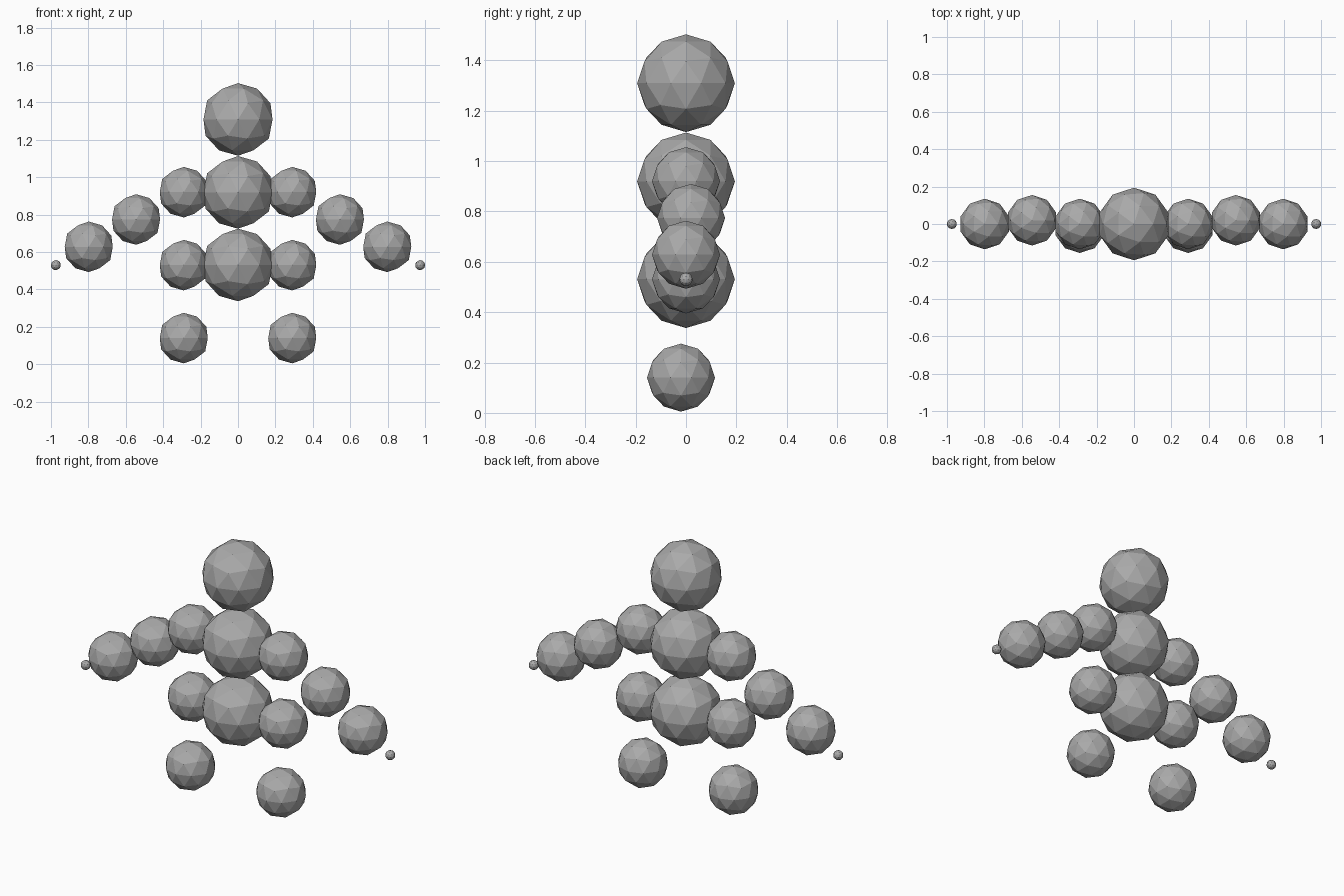
import bpy

if "Cube" in bpy.data.objects:
    bpy.data.objects.remove(bpy.data.objects["Cube"])

grey = bpy.data.materials.new("plain grey")
grey.diffuse_color = (0.4, 0.4, 0.4, 1)
grey.use_nodes = True
grey.node_tree.nodes["Principled BSDF"].inputs["Base Color"].default_value = grey.diffuse_color


def ball(name, x, y, z, r):
    bpy.ops.mesh.primitive_ico_sphere_add(subdivisions=2, radius=r, location=(x, y, z))
    ob = bpy.context.object
    ob.name = name
    ob.data.materials.append(grey)


# Central column: head, chest, pelvis
for name, z in (("head", 1.309), ("chest", 0.919), ("pelvis", 0.531)):
    ball(name, 0, 0, z, 0.194)

# Paired limb balls: name, x, y, z, radius
LIMBS = (
    ("shoulder", 0.29, 0, 0.92, 0.135),
    ("elbow", 0.545, 0.02, 0.774, 0.135),
    ("wrist", 0.798, 0, 0.628, 0.135),
    ("fingertip", 0.974, 0, 0.53, 0.027),
    ("hip", 0.29, 0, 0.53, 0.135),
    ("foot", 0.29, -0.02, 0.14, 0.135),
)
for name, x, y, z, r in LIMBS:
    for side, s in (("left", 1), ("right", -1)):
        ball(f"{side}_{name}", s * x, y, z, r)
